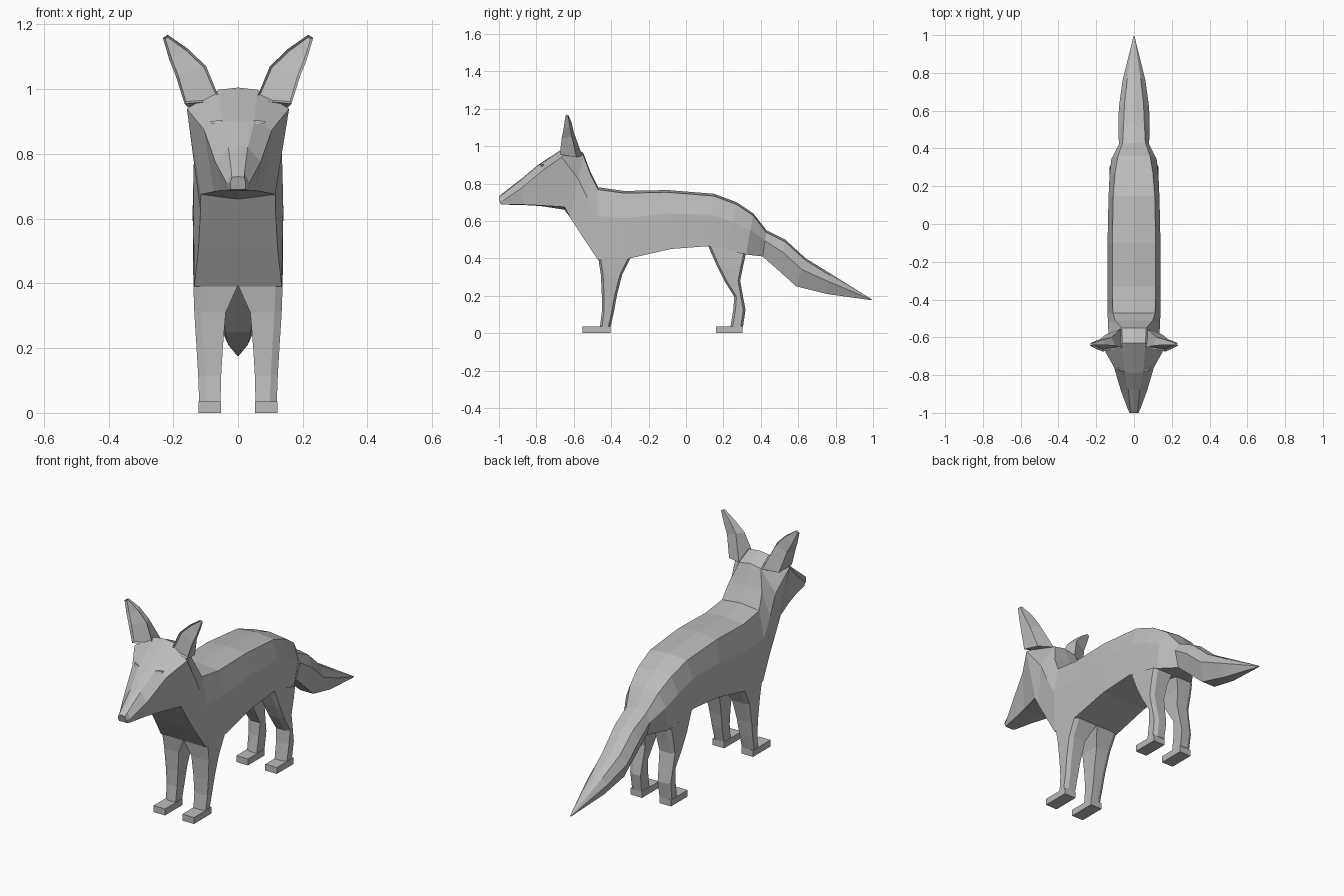
import bpy, bmesh
from mathutils import Vector

fur = bpy.data.materials.new("grey_fur")
fur.diffuse_color = (0.5, 0.5, 0.5, 1)


def finish(name, bm):
    bmesh.ops.recalc_face_normals(bm, faces=bm.faces[:])
    mesh = bpy.data.meshes.new(name)
    bm.to_mesh(mesh)
    bm.free()
    mesh.materials.append(fur)
    obj = bpy.data.objects.new(name, mesh)
    bpy.context.collection.objects.link(obj)
    return obj


def loft(rings, cap_start=True, cap_end=True):
    """Skin closed rings that share a point count."""
    bm = bmesh.new()
    loops = [[bm.verts.new(p) for p in ring] for ring in rings]
    n = len(rings[0])
    for a, b in zip(loops, loops[1:]):
        for i in range(n):
            j = (i + 1) % n
            bm.faces.new((a[i], a[j], b[j], b[i]))
    if cap_start:
        bm.faces.new(loops[0])
    if cap_end:
        bm.faces.new(loops[-1])
    bmesh.ops.remove_doubles(bm, verts=bm.verts[:], dist=0.0005)
    return bm


def mirrored(half):
    """Complete a half ring that starts and ends on the centre line."""
    return half + [(-x, y, z) for x, y, z in half[-2:0:-1]]


def section(yt, zt, yb, zb, wt, wm, wb, crown=0.012):
    """Body ring from top point, bottom point and three half widths."""
    ym, zm = yt + (yb - yt) * 0.4, zt + (zb - zt) * 0.4
    return mirrored([(0, yt, zt), (wt, yt, zt - crown), (wm, ym, zm),
                     (wb, yb, zb), (0, yb, zb)])


def pair(name, build):
    """Make a left and a right copy."""
    for side, label in ((1, "left"), (-1, "right")):
        bm = build()
        for v in bm.verts:
            v.co.x *= side
        finish(label + "_" + name, bm)


# Tail, trunk, neck and head in one continuous skin
rings = [section(*s) for s in (
    (0.995, 0.18, 0.99, 0.176, 0.002, 0.003, 0.002, 0.001),
    (0.77, 0.32, 0.75, 0.21, 0.035, 0.06, 0.03),
    (0.64, 0.40, 0.59, 0.25, 0.05, 0.08, 0.04),
    (0.53, 0.50, 0.50, 0.33, 0.055, 0.083, 0.045),
    (0.43, 0.55, 0.41, 0.41, 0.06, 0.08, 0.05),
    (0.36, 0.64, 0.32, 0.42, 0.085, 0.12, 0.115),
    (0.27, 0.70, 0.22, 0.44, 0.10, 0.13, 0.125),
    (0.15, 0.745, 0.12, 0.465, 0.11, 0.135, 0.13),
    (-0.10, 0.765, -0.08, 0.45, 0.115, 0.14, 0.135),
    (-0.33, 0.76, -0.30, 0.40, 0.115, 0.14, 0.138),
    (-0.47, 0.78, -0.47, 0.39, 0.112, 0.14, 0.135),
    (-0.51, 0.86, -0.55, 0.51, 0.10, 0.138, 0.122),
    (-0.55, 0.965, -0.62, 0.62, 0.065, 0.135, 0.116),
)]
rings += [mirrored(h) for h in (
    # crown and cheeks, brow, muzzle, nose
    [(0, -0.63, 1.005), (0.06, -0.63, 0.998), (0.158, -0.665, 0.94),
     (0.115, -0.65, 0.675), (0, -0.65, 0.66)],
    [(0, -0.79, 0.90), (0.05, -0.785, 0.90), (0.105, -0.76, 0.875),
     (0.075, -0.78, 0.683), (0, -0.78, 0.68)],
    [(0, -0.88, 0.825), (0.03, -0.88, 0.82), (0.07, -0.88, 0.775),
     (0.052, -0.87, 0.687), (0, -0.87, 0.685)],
    [(0, -0.98, 0.748), (0.02, -0.98, 0.742), (0.035, -0.975, 0.71),
     (0.03, -0.975, 0.688), (0, -0.975, 0.687)],
    [(0, -1.0, 0.73), (0.019, -1.0, 0.728), (0.024, -1.0, 0.71),
     (0.022, -0.99, 0.69), (0, -0.99, 0.69)],
)]
finish("body", loft(rings))


# Legs: each row is z and y of the front edge, z and y of the back edge, x in, x out
def leg_builder(rows):
    def ring(zf, yf, zb, yb, xi, xo):
        e = 0.012
        return [(xi, yf, zf), (xo - 0.022, yf, zf), (xo, yf + e, zf),
                (xo, yb - e, zb), (xo - 0.022, yb, zb), (xi, yb, zb)]
    return lambda: loft([ring(*r) for r in rows], False, False)


pair("front_leg", leg_builder((
    (0.395, -0.468, 0.405, -0.295, 0.0, 0.138),
    (0.31, -0.455, 0.31, -0.342, 0.038, 0.135),
    (0.20, -0.45, 0.20, -0.37, 0.047, 0.128),
    (0.115, -0.45, 0.115, -0.385, 0.052, 0.123),
    (0.035, -0.46, 0.035, -0.403, 0.054, 0.12))))
pair("hind_leg", leg_builder((
    (0.468, 0.118, 0.425, 0.32, 0.015, 0.128),
    (0.36, 0.165, 0.36, 0.306, 0.035, 0.13),
    (0.28, 0.205, 0.28, 0.29, 0.043, 0.128),
    (0.195, 0.258, 0.195, 0.305, 0.048, 0.125),
    (0.125, 0.253, 0.125, 0.318, 0.052, 0.122),
    (0.035, 0.238, 0.035, 0.305, 0.054, 0.12))))


# Feet
def box_builder(x0, x1, y0, y1, z0, z1):
    return lambda: loft([[(x0, y0, z), (x1, y0, z), (x1, y1, z), (x0, y1, z)]
                         for z in (z0, z1)])


pair("front_foot", box_builder(0.052, 0.122, -0.553, -0.403, 0, 0.035))
pair("hind_foot", box_builder(0.052, 0.122, 0.16, 0.303, 0, 0.035))


# Ears: rings run inner edge, outer edge, back ridge, with a recessed front
def ear():
    bm = loft([
        [(0.055, -0.655, 0.965), (0.165, -0.675, 0.955), (0.15, -0.585, 0.94), (0.07, -0.555, 0.95)],
        [(0.098, -0.645, 1.07), (0.192, -0.665, 1.04), (0.18, -0.61, 1.05), (0.12, -0.60, 1.075)],
        [(0.155, -0.64, 1.125), (0.212, -0.655, 1.09), (0.205, -0.62, 1.10), (0.165, -0.612, 1.128)],
        [(0.217, -0.642, 1.168), (0.232, -0.645, 1.158), (0.23, -0.63, 1.16), (0.218, -0.63, 1.167)]])
    bmesh.ops.recalc_face_normals(bm, faces=bm.faces[:])
    front = [f for f in bm.faces
             if f.normal.y < -0.6 and f.calc_center_median().z > 0.96]
    bmesh.ops.inset_region(bm, faces=front, thickness=0.008, depth=0)
    for v in {v for f in front for v in f.verts}:
        v.co += Vector((0, 0.01, 0))
    return bm


pair("ear", ear)

# Narrow eyelids set into the brow
pair("eye", lambda: loft([
    [(0.045, -0.790 + d, 0.893), (0.08, -0.776 + d, 0.892),
     (0.086, -0.768 + d, 0.902), (0.05, -0.784 + d, 0.903)] for d in (0, 0.009)]))
